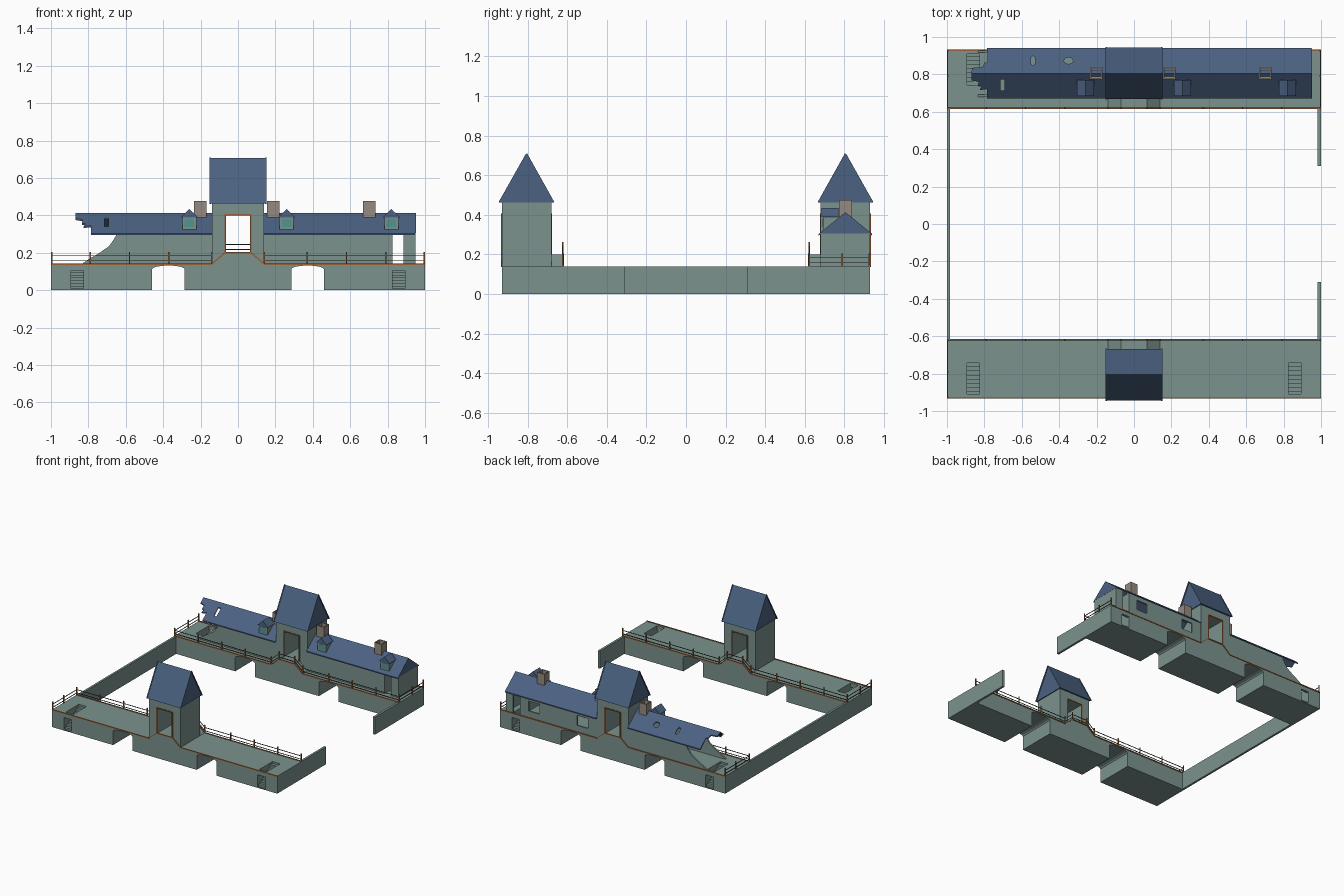
import bpy, bmesh, math
from mathutils import Vector

if "Cube" in bpy.data.objects:
    bpy.data.objects.remove(bpy.data.objects["Cube"])

def material(name, rgb):
    m = bpy.data.materials.new(name)
    m.diffuse_color = (*rgb, 1)
    m.use_nodes = True
    m.node_tree.nodes["Principled BSDF"].inputs["Base Color"].default_value = m.diffuse_color
    return m

WALL = material("plaster", (0.20, 0.29, 0.27))
ROOF = material("slate", (0.07, 0.12, 0.22))
TRIM = material("wood", (0.32, 0.12, 0.04))
ROPE = material("dark_rope", (0.06, 0.05, 0.05))
BRICK = material("brick", (0.30, 0.26, 0.22))
GLASS = material("glass", (0.08, 0.30, 0.28))

def finish(name, bm, mat):
    bmesh.ops.recalc_face_normals(bm, faces=bm.faces)
    me = bpy.data.meshes.new(name)
    bm.to_mesh(me)
    bm.free()
    ob = bpy.data.objects.new(name, me)
    bpy.context.collection.objects.link(ob)
    if mat:
        me.materials.append(mat)
    return ob

def prism(name, pts, axis, a, b, mat):
    """Extrude a profile: axis 'y' takes (x,z) points, axis 'x' takes (y,z)."""
    bm = bmesh.new()
    at = (lambda p, d: (p[0], d, p[1])) if axis == 'y' else (lambda p, d: (d, p[0], p[1]))
    f = bm.faces.new([bm.verts.new(at(p, a)) for p in pts])
    ext = bmesh.ops.extrude_face_region(bm, geom=[f])
    d = Vector((0, b - a, 0) if axis == 'y' else (b - a, 0, 0))
    bmesh.ops.translate(bm, verts=[v for v in ext['geom'] if isinstance(v, bmesh.types.BMVert)], vec=d)
    return finish(name, bm, mat)

def box(name, x0, x1, y0, y1, z0, z1, mat):
    return prism(name, [(x0, z0), (x1, z0), (x1, z1), (x0, z1)], 'y', y0, y1, mat)

def bars(name, segs, w, mat):
    """Square bars between pairs of points, in one mesh."""
    bm = bmesh.new()
    for p, q in segs:
        p, q = Vector(p), Vector(q)
        d = q - p
        r = bmesh.ops.create_cube(bm, size=1)
        bmesh.ops.scale(bm, verts=r['verts'], vec=(w, w, d.length))
        rot = d.to_track_quat('Z', 'Y').to_matrix()
        bmesh.ops.rotate(bm, verts=r['verts'], cent=(0, 0, 0), matrix=rot)
        bmesh.ops.translate(bm, verts=r['verts'], vec=(p + q) / 2)
    return finish(name, bm, mat)

def cut(ob, cutters):
    for c in cutters:
        m = ob.modifiers.new("cut", 'BOOLEAN')
        m.operation, m.solver, m.object = 'DIFFERENCE', 'EXACT', c
        c.hide_render = True
        c.hide_set(True)

def chain(pts):
    return list(zip(pts[:-1], pts[1:]))

# Outline of the quay block with two arched culverts
outline = [(-1, 0)]
for c in (-0.372, 0.372):
    outline += [(c - 0.087, 0)]
    outline += [(c - 0.087 * math.cos(math.pi * i / 8),
                 0.112 + 0.02 * math.sin(math.pi * i / 8)) for i in range(9)]
    outline += [(c + 0.087, 0)]
outline += [(1, 0), (1, 0.14), (-1, 0.14)]

hump = [(-1, 0.14), (-0.14, 0.14), (-0.07, 0.2), (0.07, 0.2), (0.14, 0.14), (1, 0.14)]
post_x = [0.068, 0.14, 0.37, 0.58, 0.79, 0.996]

def deck_z(x):
    return 0.2 if abs(x) < 0.1 else 0.14

for s, side in ((-1, "front"), (1, "back")):
    # Platform with stairwells cut up from the outer doors
    plat = prism(side + "_platform", outline, 'y', s * 0.62, s * 0.93, WALL)
    steps = [(s * 0.95, 0.008)]
    n = 9
    for i in range(n):
        y = 0.92 - i * 0.2 / n
        steps += [(s * y, 0.008 + i * 0.132 / n), (s * y, 0.008 + (i + 1) * 0.132 / n)]
    steps += [(s * 0.72, 0.14), (s * 0.72, 0.17), (s * 0.91, 0.17), (s * 0.91, 0.105), (s * 0.95, 0.105)]
    cut(plat, [prism(side + "_stair_cutter", steps, 'x', x - 0.034, x + 0.034, None)
               for x in (-0.86, 0.86)])
    # Gate tower with passage, floor and inner ramp
    prism(side + "_tower", [(-0.14, 0.14), (-0.066, 0.14), (-0.066, 0.4), (0.066, 0.4), (0.066, 0.14),
                            (0.14, 0.14), (0.14, 0.467), (-0.14, 0.467)], 'y', s * 0.68, s * 0.93, WALL)
    box(side + "_passage_floor", -0.066, 0.066, s * 0.68, s * 0.93, 0.14, 0.2, WALL)
    prism(side + "_ramp", hump[1:5], 'y', s * 0.62, s * 0.68, WALL)
    # Tower roof and its barge boards
    gable = [(s * 0.668, 0.463), (s * 0.943, 0.463), (s * 0.805, 0.708)]
    prism(side + "_tower_roof", gable, 'x', -0.147, 0.147, ROOF)
    bars(side + "_barge_boards", [((x, y, 0.463), (x, gable[2][0], 0.708))
         for x in (-0.149, 0.149) for y in (gable[0][0], gable[1][0])], 0.007, ROOF)
    # Edge trim and door frames
    segs = []
    for y in (0.62, 0.93):
        segs += chain([(x, s * y, z) for x, z in hump])
    for y in (0.68, 0.93):
        segs += chain([(-0.069, s * y, 0.2), (-0.069, s * y, 0.404),
                       (0.069, s * y, 0.404), (0.069, s * y, 0.2)])
    bars(side + "_wood_trim", segs, 0.008, TRIM)
    # Railing along the quay edge and the platform ends
    ends = (-1,) if s < 0 else (-1, 1)
    posts = [(k * x, s * 0.622, deck_z(x)) for k in (-1, 1) for x in post_x]
    posts += [(e * 0.996, s * y, 0.14) for e in ends for y in (0.79, 0.926)]
    bars(side + "_rail_posts", [(p, (p[0], p[1], p[2] + 0.064)) for p in posts], 0.007, TRIM)
    rails = []
    for h in (0.018, 0.044):
        rails += chain([(x, s * 0.622, z + h) for x, z in hump])
        rails += [((e * 0.996, s * 0.622, 0.14 + h), (e * 0.996, s * 0.926, 0.14 + h)) for e in ends]
    bars(side + "_rails", rails, 0.004, ROPE)
    # Short broken wall on the right
    box(side + "_side_wall", 0.982, 1, s * 0.31, s * 0.62, 0, 0.14, WALL)

box("left_wall", -1, -0.983, -0.62, 0.62, 0, 0.14, WALL)

# House walls, ruined on the left, open stair passage on the right
ruin = [(-0.14, 0.14), (-0.835, 0.14), (-0.80, 0.165), (-0.74, 0.20), (-0.69, 0.235),
        (-0.665, 0.27), (-0.645, 0.305), (-0.14, 0.305)]
for y0, y1, side in ((0.68, 0.692, "inner"), (0.916, 0.928, "outer")):
    prism(side + "_ruined_wall", ruin, 'y', y0, y1, WALL)
    wall = box(side + "_house_wall", 0.14, 0.825, y0, y1, 0.14, 0.308, WALL)
    box(side + "_house_pier", 0.885, 0.95, y0, y1, 0.14, 0.308, WALL)
    if side == "outer":
        cut(wall, [box("window_cutter", x - 0.048, x + 0.048, 0.88, 0.96, 0.195, 0.275, None)
                   for x in (0.27, 0.70)])
for name, x in (("house_cross_wall", 0.813), ("house_end_wall", 0.938)):
    box(name, x, x + 0.012, 0.69, 0.918, 0.14, 0.31, WALL)

# House roof slopes: outline in (x, distance from ridge to eave)
def slope(name, pts, s):
    bm = bmesh.new()
    bm.faces.new([bm.verts.new((x, 0.805 + s * 0.135 * t, 0.414 - 0.11 * t)) for x, t in pts])
    ext = bmesh.ops.extrude_face_region(bm, geom=bm.faces[:])
    bmesh.ops.translate(bm, verts=[v for v in ext['geom'] if isinstance(v, bmesh.types.BMVert)],
                        vec=(0, 0, -0.009))
    return finish(name, bm, ROOF)

rag_front = [(-0.14, 0), (-0.87, 0), (-0.87, 0.27), (-0.83, 0.33), (-0.835, 0.5),
             (-0.815, 0.53), (-0.825, 0.66), (-0.785, 0.62), (-0.785, 1), (-0.14, 1)]
rag_back = [(-0.14, 0), (-0.87, 0), (-0.865, 0.22), (-0.81, 0.25), (-0.80, 0.42),
            (-0.783, 0.45), (-0.785, 1), (-0.14, 1)]
front = slope("ruined_roof_front", rag_front, -1)
back = slope("ruined_roof_back", rag_back, 1)
cut(front, [box("roof_gap_cutter", -0.715, -0.692, 0.715, 0.772, 0.2, 0.6, None)])
holes = []
for x, w, d in ((-0.54, 0.026, 0.052), (-0.35, 0.05, 0.036)):
    bm = bmesh.new()
    bmesh.ops.create_cone(bm, cap_ends=True, segments=8, radius1=0.5, radius2=0.5, depth=0.4)
    bmesh.ops.scale(bm, verts=bm.verts, vec=(w, d, 1))
    bmesh.ops.translate(bm, verts=bm.verts, vec=(x, 0.873, 0.4))
    holes.append(finish("roof_hole_cutter", bm, None))
cut(back, holes)
for s, side in ((-1, "front"), (1, "back")):
    slope("house_roof_" + side, [(0.14, 0), (0.95, 0), (0.95, 1), (0.14, 1)], s)
prism("roof_gable", [(0.672, 0.305), (0.938, 0.305), (0.805, 0.413)], 'x', 0.94, 0.951, ROOF)

# Dormers with pitched roofs
for x in (-0.26, 0.26, 0.82):
    box("dormer", x - 0.037, x + 0.037, 0.692, 0.77, 0.325, 0.395, WALL)
    prism("dormer_roof", [(x - 0.046, 0.39), (x + 0.046, 0.39), (x, 0.434)], 'y', 0.685, 0.77, ROOF)
    box("dormer_window", x - 0.025, x + 0.025, 0.689, 0.694, 0.338, 0.382, GLASS)

# Open chimneys on the ridge
for x in (-0.202, 0.188, 0.702):
    stack = box("chimney", x - 0.033, x + 0.033, 0.773, 0.839, 0.375, 0.476, BRICK)
    cut(stack, [box("flue_cutter", x - 0.026, x + 0.026, 0.78, 0.832, 0.40, 0.5, None)])
